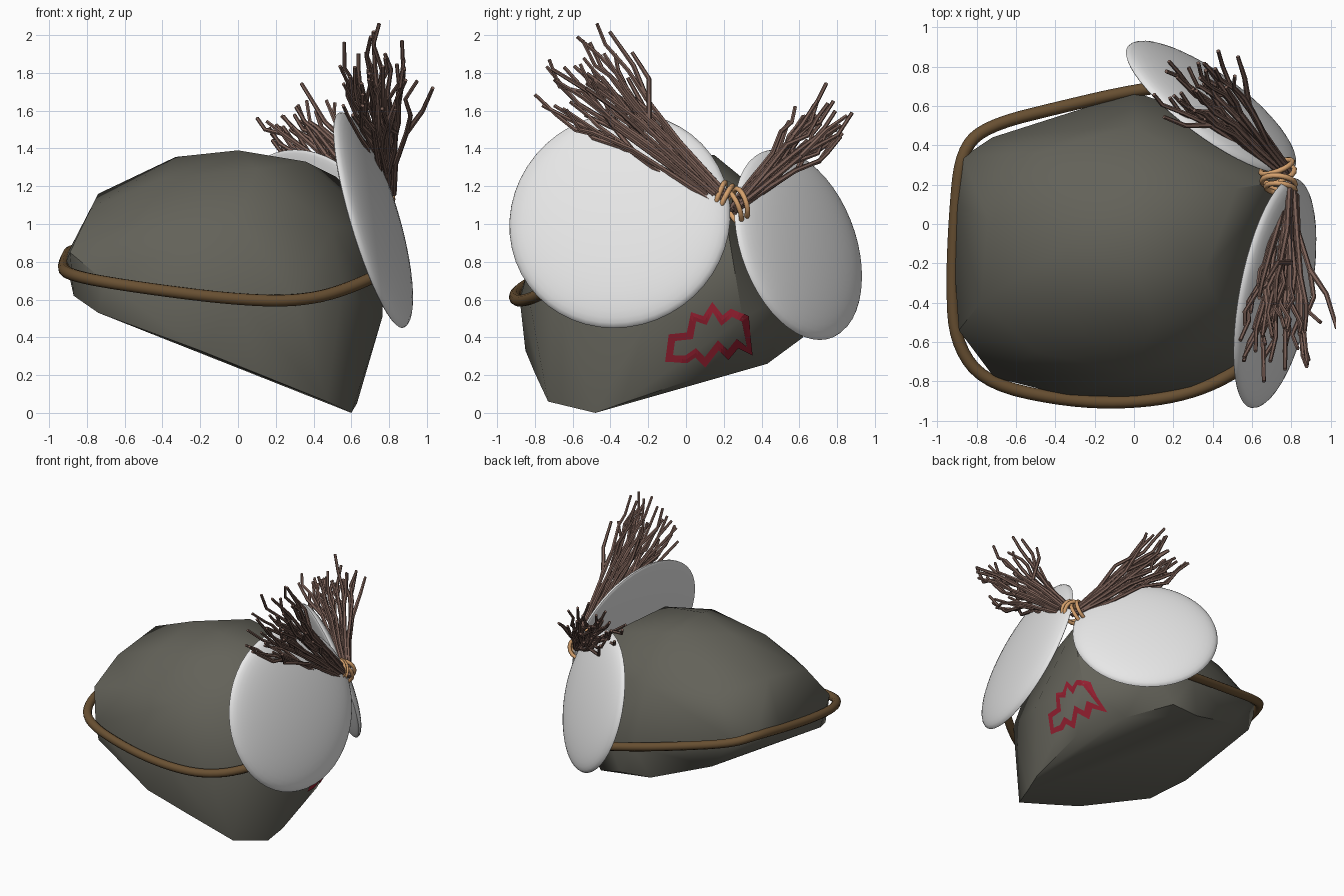
import bpy, bmesh, math, random
from mathutils import Vector
from mathutils.bvhtree import BVHTree

if "Cube" in bpy.data.objects:
    bpy.data.objects.remove(bpy.data.objects["Cube"])

random.seed(4)


def material(name, rgb):
    m = bpy.data.materials.new(name)
    m.diffuse_color = (*rgb, 1)
    m.use_nodes = True
    m.node_tree.nodes["Principled BSDF"].inputs["Base Color"].default_value = m.diffuse_color
    return m


STONE = material("stone_grey", (0.125, 0.122, 0.10))
WHITE = material("eye_white", (0.80, 0.80, 0.80))
BROWN = material("band_brown", (0.14, 0.08, 0.032))
TWIG = material("twig_brown", (0.20, 0.118, 0.095))
CORD = material("cord_tan", (0.66, 0.35, 0.15))
RED = material("paint_red", (0.30, 0.014, 0.03))


def mesh_object(name, bm, mat, angle=None):
    me = bpy.data.meshes.new(name)
    bm.to_mesh(me)
    bm.free()
    ob = bpy.data.objects.new(name, me)
    bpy.context.collection.objects.link(ob)
    me.materials.append(mat)
    if angle:
        select(ob)
        bpy.ops.object.shade_smooth_by_angle(angle=math.radians(angle))
    return ob


def select(ob):
    bpy.ops.object.select_all(action='DESELECT')
    ob.select_set(True)
    bpy.context.view_layer.objects.active = ob


def tubes(name, paths, radius, mat, smooth=False, cyclic=False, sides=1, taper=1.0):
    """Sweep a round section along every path, as one mesh."""
    cu = bpy.data.curves.new(name, 'CURVE')
    cu.dimensions = '3D'
    cu.bevel_depth = radius
    cu.bevel_resolution = sides
    cu.use_fill_caps = True
    cu.resolution_u = 5
    for path in paths:
        sp = cu.splines.new('NURBS' if smooth else 'POLY')
        sp.points.add(len(path) - 1)
        for i, p in enumerate(path):
            sp.points[i].co = (*p, 1)
            sp.points[i].radius = 1 + (taper - 1) * i / (len(path) - 1)
        sp.use_cyclic_u = cyclic
        if smooth:
            sp.order_u = 3
            sp.use_endpoint_u = not cyclic
    ob = bpy.data.objects.new(name, cu)
    bpy.context.collection.objects.link(ob)
    cu.materials.append(mat)
    select(ob)
    bpy.ops.object.convert(target='MESH')
    bpy.ops.object.shade_smooth_by_angle(angle=math.radians(50))
    return ob


# Boulder: hull over a tilted underside, a waist and a crown
underside = [(0.60, -0.48, 0.0), (0.47, -0.73, 0.06), (0.63, -0.34, 0.05), (0.1, -0.80, 0.21),
             (-0.2, -0.85, 0.33), (-0.74, -0.70, 0.53), (-0.87, -0.45, 0.62), (-0.87, 0.25, 0.73),
             (-0.55, 0.46, 0.57), (-0.1, 0.59, 0.41), (0.15, 0.62, 0.40), (0.45, 0.43, 0.26),
             (0.62, 0.1, 0.2)]
waist = [(0.55, -0.70, 0.65), (0.3, -0.83, 0.6), (0.0, -0.88, 0.6), (-0.35, -0.87, 0.65),
         (-0.71, -0.78, 0.7), (-0.89, -0.54, 0.85), (-0.91, -0.25, 0.80), (-0.90, 0.1, 0.85),
         (-0.87, 0.34, 0.88), (-0.72, 0.44, 0.82), (-0.3, 0.55, 0.72), (0.0, 0.67, 0.66),
         (0.3, 0.57, 0.65), (0.73, 0.3, 0.5), (0.765, -0.2, 0.51), (0.76, 0.22, 0.98)]
crown = [(0.5, -0.58, 0.98), (0.0, -0.76, 1.03), (-0.5, -0.65, 1.0), (0.1, -0.48, 1.29),
         (-0.4, -0.43, 1.24), (-0.78, -0.40, 1.08), (0.0, -0.22, 1.39), (0.36, -0.25, 1.33),
         (-0.33, -0.1, 1.355), (0.0, 0.15, 1.365), (-0.74, 0.02, 1.16), (-0.5, 0.36, 1.08),
         (0.0, 0.5, 1.08), (0.52, 0.18, 1.25)]
bm = bmesh.new()
for p in underside + waist + crown:
    bm.verts.new(p)
bmesh.ops.convex_hull(bm, input=bm.verts)
loose = [v for v in bm.verts if not v.link_faces]
bmesh.ops.delete(bm, geom=loose, context='VERTS')
bmesh.ops.recalc_face_normals(bm, faces=bm.faces)
surface = BVHTree.FromBMesh(bm)
mesh_object("boulder", bm, STONE, 42)


# Eyes: shallow domes with nearly flat backs
def eye(name, centre, normal, radius, front, back):
    bm = bmesh.new()
    bmesh.ops.create_uvsphere(bm, u_segments=48, v_segments=24, radius=1)
    for v in bm.verts:
        v.co = (v.co.x * radius, v.co.y * radius, v.co.z * (front if v.co.z > 0 else back))
    ob = mesh_object(name, bm, WHITE, 60)
    ob.location = centre
    ob.rotation_euler = Vector(normal).to_track_quat('Z', 'Y').to_euler()


eye("large_eye", (0.705, -0.35, 1.02), (0.94, -0.18, 0.28), 0.595, 0.105, 0.03)
eye("small_eye", (0.39, 0.59, 0.89), (0.57, 0.77, 0.28), 0.525, 0.095, 0.03)

# Band around the boulder, from eye to eye
tubes("head_band", [[(0.72, -0.6, 0.72), (0.55, -0.74, 0.64), (0.3, -0.86, 0.59), (0.0, -0.91, 0.60),
                     (-0.35, -0.90, 0.64), (-0.76, -0.81, 0.70), (-0.91, -0.60, 0.74),
                     (-0.925, -0.3, 0.77), (-0.91, 0.05, 0.82), (-0.88, 0.37, 0.87),
                     (-0.75, 0.50, 0.82), (-0.35, 0.60, 0.73), (0.0, 0.68, 0.66),
                     (0.22, 0.71, 0.62)]], 0.032, BROWN, smooth=True, sides=3)


# Eyebrows: fanned bundles of kinked twigs
def bundle(name, root, mean, side_a, side_b, count):
    root, mean, side_a, side_b = map(Vector, (root, mean, side_a, side_b))
    rnd = random.uniform
    paths = []
    for i in range(count):
        ang = i * 2.4
        r = math.sqrt((i + 0.5) / count)
        fan = side_a * (r * math.cos(ang)) + side_b * (r * math.sin(ang))
        length = rnd(0.8, 1.04)

        def at(t, wobble):
            j = Vector((rnd(-1, 1), rnd(-1, 1), rnd(-1, 1))) * wobble
            spread = 0.15 + 0.9 * max(t, 0.0) ** 1.3
            return root + fan * spread + mean * (t * length) + j
        fork = at(0.6, 0.025)
        paths.append([at(rnd(0.0, 0.1), 0.005), at(0.35, 0.012), fork, at(0.78, 0.035),
                      at(0.9, 0.03), at(1.0, 0.02) + Vector((0, 0, 0.03))])
        if i % 2:
            bend = Vector((rnd(-0.07, 0.07), rnd(-0.07, 0.07), rnd(0, 0.07)))
            paths.append([fork, at(0.75, 0.02) + bend, at(0.92, 0.02) + bend * 1.4])
    tubes(name, paths, 0.0155, TWIG, taper=0.65)


bundle("large_eyebrow", (0.79, 0.20, 1.11), (-0.08, -0.86, 0.72), (0.2, -0.02, 0.0),
       (0.03, 0.2, 0.2), 23)
bundle("small_eyebrow", (0.79, 0.24, 1.07), (-0.52, 0.53, 0.49), (0.16, 0.12, 0.03),
       (0.07, -0.07, 0.14), 18)


# Cord loops tying the two bundles together
def loop(centre, axis, ra, rb):
    q = Vector(axis).to_track_quat('Z', 'Y')
    return [Vector(centre) + q @ Vector((ra * math.cos(k * math.pi / 8), rb * math.sin(k * math.pi / 8), 0))
            for k in range(16)]


tubes("cord_ties", [loop((0.745, 0.18, 1.15), (-0.1, -0.8, 0.3), 0.075, 0.075),
                    loop((0.735, 0.21, 1.13), (-0.1, -0.9, 0.45), 0.085, 0.08),
                    loop((0.725, 0.29, 1.11), (-0.3, 0.8, 0.25), 0.085, 0.08),
                    loop((0.735, 0.25, 1.09), (-0.3, 0.8, 0.35), 0.085, 0.09)],
      0.014, CORD, cyclic=True, sides=2)

# Jagged painted outline laid on the boulder, as (y, z) corners
corners = [(-0.09, 0.29), (-0.075, 0.40), (0.02, 0.41), (0.04, 0.51), (0.10, 0.49), (0.14, 0.56),
           (0.19, 0.49), (0.24, 0.53), (0.31, 0.50), (0.335, 0.33), (0.27, 0.37), (0.22, 0.31),
           (0.17, 0.36), (0.10, 0.27), (0.05, 0.32), (0.0, 0.285)]
corners = [Vector(c) for c in corners]
n = len(corners)


def offset(i, d):
    """Corner moved sideways by d along its mitre."""
    a = (corners[i] - corners[i - 1]).normalized()
    b = (corners[(i + 1) % n] - corners[i]).normalized()
    na, nb = Vector((-a.y, a.x)), Vector((-b.y, b.x))
    m = (na + nb).normalized()
    return corners[i] + m * (d / max(0.7, m.dot(na)))


def on_stone(p):
    hit, normal, _, _ = surface.ray_cast(Vector((3, p.x, p.y)), Vector((-1, 0, 0)))
    return hit + normal * 0.006


bm = bmesh.new()
STEPS = 4
rows = []
for i in range(n):
    for s in range(STEPS):
        rows.append([bm.verts.new(on_stone(offset(i, d).lerp(offset((i + 1) % n, d), s / STEPS)))
                     for d in (0.019, 0.0, -0.019)])
for i, a in enumerate(rows):
    b = rows[(i + 1) % len(rows)]
    for k in range(2):
        bm.faces.new((a[k], a[k + 1], b[k + 1], b[k]))
bmesh.ops.recalc_face_normals(bm, faces=bm.faces)
if sum(f.normal.x for f in bm.faces) < 0:
    bmesh.ops.reverse_faces(bm, faces=bm.faces)
mesh_object("painted_mark", bm, RED)
